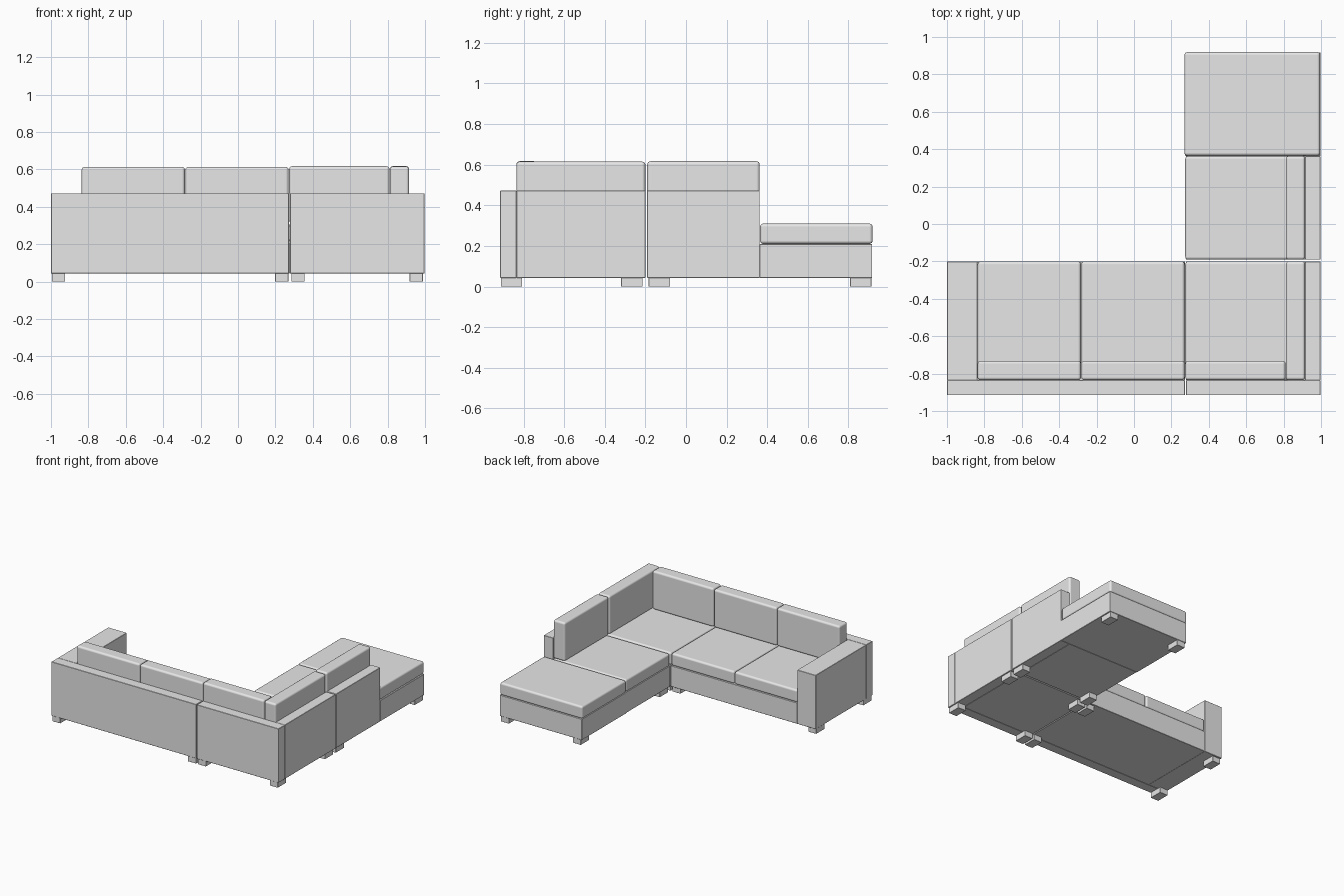
import bpy
import bmesh
from mathutils import Vector

cube = bpy.data.objects.get("Cube")
if cube:
    bpy.data.objects.remove(cube, do_unlink=True)

fabric = bpy.data.materials.new("light grey fabric")
fabric.use_nodes = True
GREY = (0.8, 0.8, 0.8, 1)
fabric.diffuse_color = GREY
fabric.node_tree.nodes["Principled BSDF"].inputs["Base Color"].default_value = GREY

# Shared heights
FLOOR, BASE, SEAT, FRAME, TOP = 0.043, 0.21, 0.31, 0.472, 0.615
# Shared plan lines
BACK, BACK_IN, PILLOW_Y = -0.915, -0.835, -0.732
SIDE, SIDE_IN, PILLOW_X = 0.997, 0.915, 0.812


def box(name, x, y, z, radius=0.002, segments=1):
    """Bevelled box between the given x, y and z ranges."""
    low, high = (Vector(c) for c in zip(x, y, z))
    mesh = bpy.data.meshes.new(name)
    bm = bmesh.new()
    bmesh.ops.create_cube(bm, size=1)
    for v in bm.verts:
        v.co = (low + high) / 2 + v.co * (high - low)
    bm.to_mesh(mesh)
    bm.free()
    mesh.materials.append(fabric)
    obj = bpy.data.objects.new(name, mesh)
    bpy.context.collection.objects.link(obj)
    bevel = obj.modifiers.new("soft edges", "BEVEL")
    bevel.width = radius
    bevel.segments = segments
    bevel.harden_normals = segments > 1
    if segments > 1:
        mesh.shade_smooth()
    return obj


def cushion(name, x, y, z):
    return box(name, x, y, z, 0.016, 4)


def feet(name, xs, ys):
    """Four block feet, given by their low corners."""
    for i, x in enumerate(xs):
        for j, y in enumerate(ys):
            box(f"{name}_foot_{i}_{j}", (x, x + 0.07), (y, y + 0.105), (0, FLOOR + 0.002), 0.001)


# Two-seat section with the arm
front_y = -0.2
box("sofa_base", (-0.84, 0.272), (BACK_IN, front_y), (FLOOR, BASE))
box("sofa_back", (-1, 0.272), (BACK, BACK_IN), (FLOOR, FRAME))
box("sofa_arm", (-1, -0.838), (BACK_IN, front_y), (FLOOR, FRAME))
for i, x in enumerate((-0.836, -0.281)):
    span = (x, x + 0.552)
    cushion(f"sofa_seat_cushion_{i}", span, (BACK_IN, front_y), (BASE, SEAT))
    cushion(f"sofa_back_cushion_{i}", span, (BACK_IN, PILLOW_Y), (SEAT, TOP - 0.002))
feet("sofa", (-0.995, 0.199), (-0.912, -0.319))

# Corner section
box("corner_base", (0.278, SIDE_IN), (BACK_IN, front_y), (FLOOR, BASE))
box("corner_back", (0.278, SIDE), (BACK, BACK_IN), (FLOOR, FRAME))
box("corner_side", (SIDE_IN, SIDE), (BACK_IN, front_y), (FLOOR, FRAME))
cushion("corner_seat_cushion", (0.274, SIDE_IN), (BACK_IN, front_y), (BASE, SEAT))
cushion("corner_back_cushion", (0.274, PILLOW_X - 0.002), (BACK_IN, PILLOW_Y), (SEAT, TOP + 0.002))
cushion("corner_side_cushion", (PILLOW_X, SIDE_IN), (BACK_IN, front_y), (SEAT, TOP))
feet("corner", (0.286, 0.918), (-0.912, -0.319))

# Chaise section
start, middle, end = -0.191, 0.363, 0.917
box("chaise_base", (0.278, SIDE_IN), (start, middle), (FLOOR, BASE))
box("chaise_side", (SIDE_IN, SIDE), (start, middle), (FLOOR, FRAME))
box("chaise_end_base", (0.274, SIDE), (middle, end), (FLOOR, BASE))
cushion("chaise_seat_cushion", (0.274, SIDE_IN), (start, middle), (BASE, SEAT))
cushion("chaise_end_cushion", (0.27, SIDE - 0.002), (middle + 0.002, end + 0.002), (BASE, SEAT))
cushion("chaise_side_cushion", (PILLOW_X, SIDE_IN), (start, middle), (SEAT, TOP + 0.002))
feet("chaise", (0.286, 0.918), (-0.184, 0.808))
